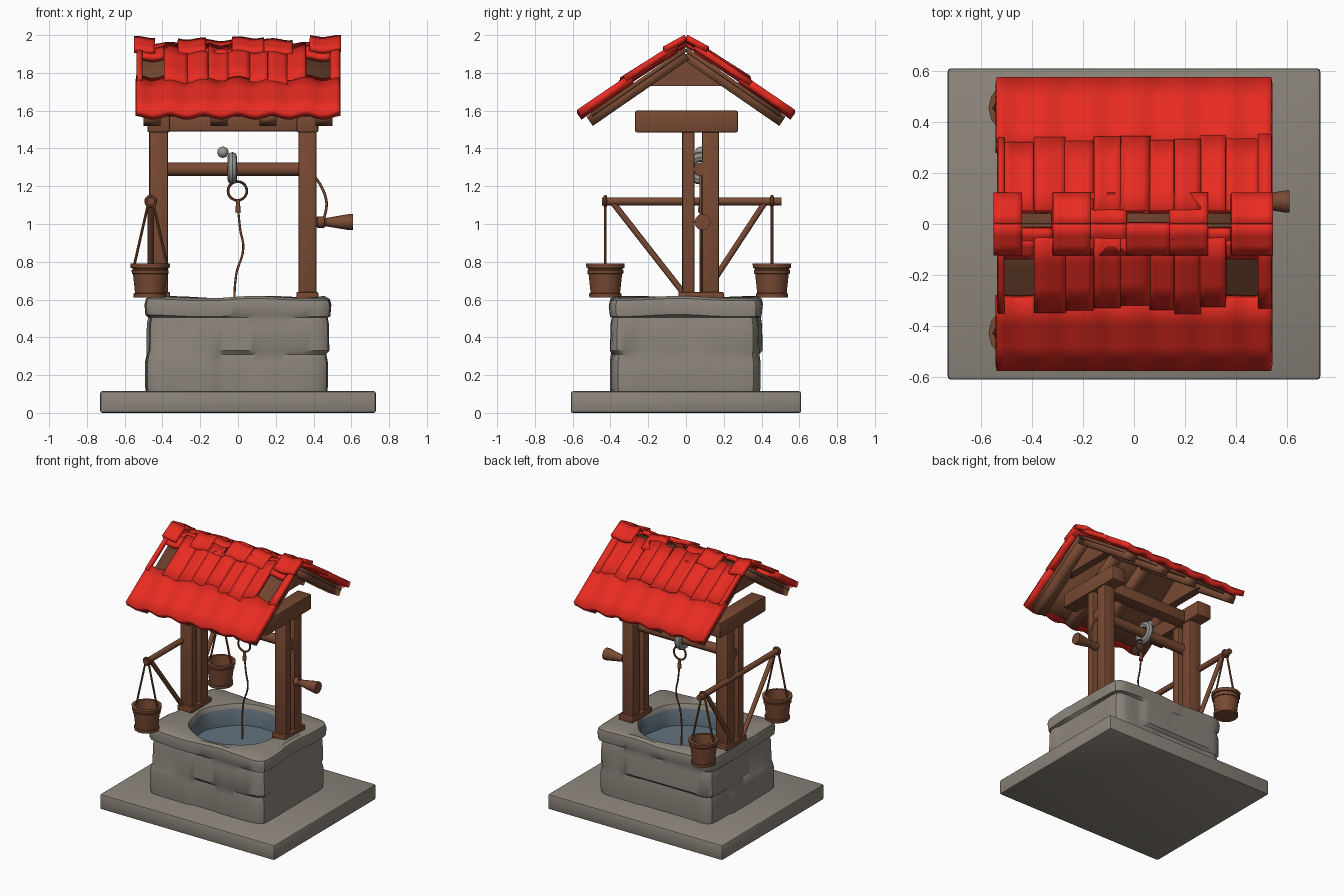
import bpy, bmesh, math, random
from mathutils import Vector

if "Cube" in bpy.data.objects:
    bpy.data.objects.remove(bpy.data.objects["Cube"])
random.seed(4)

def material(name, col):
    m = bpy.data.materials.new(name)
    m.diffuse_color = (*col, 1)
    m.use_nodes = True
    m.node_tree.nodes["Principled BSDF"].inputs["Base Color"].default_value = m.diffuse_color
    return m

STONE = material("stone", (0.262, 0.236, 0.20))
WOOD = material("wood", (0.19, 0.068, 0.033))
RED = material("red_tile", (0.80, 0.024, 0.015))
IRON = material("pale_metal", (0.31, 0.30, 0.28))
WATER = material("water", (0.125, 0.17, 0.21))

def finish(name, bm, mats, fix=True):
    if fix:
        bmesh.ops.recalc_face_normals(bm, faces=bm.faces)
    me = bpy.data.meshes.new(name)
    bm.to_mesh(me)
    bm.free()
    ob = bpy.data.objects.new(name, me)
    for m in mats if isinstance(mats, list) else [mats]:
        me.materials.append(m)
    bpy.context.collection.objects.link(ob)
    return ob

def box(name, x0, x1, y0, y1, z0, z1, mat, bevel=0.01):
    bm = bmesh.new()
    bmesh.ops.create_cube(bm, size=1)
    for v in bm.verts:
        v.co = ((x0 + x1) / 2 + v.co.x * (x1 - x0), (y0 + y1) / 2 + v.co.y * (y1 - y0),
                (z0 + z1) / 2 + v.co.z * (z1 - z0))
    if bevel:
        bmesh.ops.bevel(bm, geom=bm.edges[:], offset=bevel, segments=2, affect='EDGES', profile=0.5)
    return finish(name, bm, mat)

def rod(name, p, q, r1, r2, mat, n=12):
    p, q = Vector(p), Vector(q)
    bm = bmesh.new()
    bmesh.ops.create_cone(bm, cap_ends=True, segments=n, radius1=r1, radius2=r2, depth=(q - p).length)
    rot = (q - p).to_track_quat('Z', 'Y')
    for v in bm.verts:
        v.co = rot @ v.co + (p + q) / 2
    return finish(name, bm, mat)

def tube(name, pts, r, mat):
    cu = bpy.data.curves.new(name, 'CURVE')
    cu.dimensions = '3D'
    cu.bevel_depth, cu.bevel_resolution, cu.resolution_u = r, 2, 6
    cu.use_fill_caps = True
    sp = cu.splines.new('BEZIER')
    sp.bezier_points.add(len(pts) - 1)
    for b, p in zip(sp.bezier_points, pts):
        b.co = p
        b.handle_left_type = b.handle_right_type = 'AUTO'
    cu.materials.append(mat)
    ob = bpy.data.objects.new(name, cu)
    bpy.context.collection.objects.link(ob)
    return ob

def lathe(name, prof, centre, mat, n=16, axis='Z', closed=False):
    """Revolve (radius, height) points about an axis."""
    bm = bmesh.new()
    rings = []
    for r, h in prof:
        ring = []
        for i in range(n):
            a = 2 * math.pi * i / n
            c = (r * math.cos(a), r * math.sin(a), h)
            if axis == 'X':
                c = (c[2], c[0], c[1])
            elif axis == 'Y':
                c = (c[0], c[2], c[1])
            ring.append(bm.verts.new(Vector(c) + Vector(centre)))
        rings.append(ring)
    pairs = list(zip(rings, rings[1:])) + ([(rings[-1], rings[0])] if closed else [])
    for a, b in pairs:
        for i in range(n):
            j = (i + 1) % n
            bm.faces.new((a[i], a[j], b[j], b[i]))
    if not closed:
        bm.faces.new(rings[0])
        bm.faces.new(rings[-1])
    return finish(name, bm, mat)

def ring(name, centre, major, minor, mat, axis):
    prof = [(major + minor * math.cos(t * math.pi / 4), minor * math.sin(t * math.pi / 4)) for t in range(8)]
    return lathe(name, prof, centre, mat, 20, axis, True)

# Stone base slab
box("base_slab", -0.73, 0.73, -0.61, 0.61, 0, 0.115, STONE, 0.012)

# Well wall: two uneven stone courses, a rounded rim, round shaft and water
N = 96
levels = [(0.10, 0.475, 0.392, 0), (0.14, 0.48, 0.396, 0), (0.27, 0.48, 0.396, 0), (0.31, 0.472, 0.39, 0),
          (0.33, 0.476, 0.394, 1), (0.47, 0.474, 0.39, 1), (0.505, 0.467, 0.384, 1),
          (0.515, 0.485, 0.398, 2), (0.57, 0.49, 0.405, 2), (0.60, 0.482, 0.398, 2), (0.613, 0.46, 0.375, 2)]
bulge = [[random.uniform(-0.012, 0.014) for _ in range(12)] for _ in range(2)]
bulge.append([random.uniform(-0.006, 0.006) for _ in range(12)])
bm = bmesh.new()
rings = []
for z, a, b, course in levels:
    row = []
    for i in range(N):
        t = 2 * math.pi * i / N
        c, s = math.cos(t), math.sin(t)
        r = (abs(c / a) ** 16 + abs(s / b) ** 16) ** (-1 / 16)
        r += bulge[course][int((i + 4 + course * 4) / N * 12) % 12]
        dz = 0.006 * math.sin(5 * t + course) if course == 2 else 0
        row.append(bm.verts.new((r * c, r * s, z + dz)))
    rings.append(row)
for z, r in [(0.605, 0.335), (0.575, 0.318), (0.45, 0.315)]:
    rings.append([bm.verts.new(((r + 0.008 * math.sin(14 * math.pi * i / N)) * math.cos(2 * math.pi * i / N),
                                r * math.sin(2 * math.pi * i / N), z)) for i in range(N)])
for k, (a, b) in enumerate(zip(rings, rings[1:])):
    for i in range(N):
        f = bm.faces.new((a[i], a[(i + 1) % N], b[(i + 1) % N], b[i]))
        f.material_index = 1 if k == len(rings) - 2 else 0
bm.faces.new(rings[-1]).material_index = 1
bm.faces.new(rings[0])
finish("well_wall", bm, [STONE, WATER])

# Paired posts, foot plates and cross beams
Y = 0.078
for side, x0, x1 in (("left", -0.47, -0.37), ("right", 0.32, 0.415)):
    box(side + "_front_post", x0, x1, -0.02, 0.045, 0.61, 1.5, WOOD)
    box(side + "_back_post", x0, x1, 0.085, 0.175, 0.61, 1.5, WOOD)
    box(side + "_foot_plate", x0 - 0.01, x1 + 0.01, -0.04, 0.20, 0.60, 0.64, WOOD, 0.006)
    box(side + "_top_beam", x0 - 0.01, x1 + 0.01, -0.27, 0.275, 1.485, 1.60, WOOD)
box("long_beam", -0.38, 0.33, 0.03, 0.125, 1.49, 1.58, WOOD)

# Axle, pulley, hook ring and rope
rod("axle", (-0.46, Y, 1.29), (0.41, Y, 1.29), 0.036, 0.036, WOOD, 16)
ring("pulley", (-0.03, Y, 1.295), 0.06, 0.026, IRON, 'X')
bm = bmesh.new()
bmesh.ops.create_uvsphere(bm, u_segments=12, v_segments=8, radius=0.03)
bmesh.ops.translate(bm, verts=bm.verts, vec=(-0.08, Y, 1.38))
finish("pulley_knob", bm, IRON)
ring("hook_ring", (-0.003, Y, 1.175), 0.05, 0.007, WOOD, 'Y')
rod("rope_knot", (0, Y, 1.06), (0, Y, 1.13), 0.015, 0.009, WOOD)
tube("rope", [(0, Y, 1.08), (0.012, Y, 0.97), (0.028, Y, 0.87), (-0.01, Y, 0.73), (-0.018, Y, 0.46)], 0.006, WOOD)

# Crank
tube("crank_arm", [(0.40, Y, 1.26), (0.44, Y, 1.20), (0.468, Y, 1.12), (0.465, Y, 1.07), (0.445, Y, 1.0)], 0.007, WOOD)
lathe("crank_handle", [(0.02, 0.41), (0.03, 0.42), (0.03, 0.455), (0.022, 0.465), (0.043, 0.59), (0.043, 0.61)],
      (0, 0.088, 1.01), WOOD, 12, 'X')

# Bucket arm with braces and hanging buckets
AX = -0.462
rod("bucket_bar", (AX, -0.445, 1.12), (AX, 0.505, 1.12), 0.021, 0.021, WOOD)
rod("front_brace", (AX, -0.385, 1.11), (AX, -0.01, 0.63), 0.016, 0.016, WOOD)
rod("back_brace", (AX, 0.415, 1.11), (AX, 0.10, 0.63), 0.016, 0.016, WOOD)
for side, y in (("front", -0.427), ("back", 0.455)):
    ring(side + "_bar_loop", (AX, y, 1.12), 0.024, 0.01, WOOD, 'Y')
    lathe(side + "_bucket", [(0.083, 0.612), (0.087, 0.612), (0.088, 0.632), (0.080, 0.634), (0.091, 0.735),
                             (0.097, 0.737), (0.098, 0.755), (0.092, 0.757), (0.094, 0.765), (0.103, 0.767),
                             (0.105, 0.79), (0.083, 0.792), (0.072, 0.68)],
          (AX - 0.003, y, 0), WOOD, 14)
    for s in (-1, 1):
        rod(side + "_bucket_rope", (AX + s * 0.008, y, 1.13), (AX + s * 0.09, y, 0.77), 0.007, 0.007, WOOD, 8)

# Roof boards, rafters and gable braces
def slab(name, x0, x1, y0, y1, side, z, thick, mat, wave=0.0, slope=0.69, tip=0.0):
    nx = max(2, round((x1 - x0) / 0.025)) if wave else 1
    bm = bmesh.new()
    rows = []
    for j in range(4):
        y = y0 + (y1 - y0) * j / 3
        rows.append([bm.verts.new((x0 + (x1 - x0) * i / nx, side * y, z - slope * y + tip * j / 3
                     + wave * math.cos(2 * math.pi * (x0 + (x1 - x0) * i / nx) / 0.18))) for i in range(nx + 1)])
    for a, b in zip(rows, rows[1:]):
        for i in range(nx):
            q = (a[i], a[i + 1], b[i + 1], b[i])
            bm.faces.new(q if side > 0 else q[::-1])
    ob = finish(name, bm, mat, False)
    m = ob.modifiers.new("thickness", 'SOLIDIFY')
    m.thickness, m.offset = thick, 0
    return ob

for side, tag in ((-1, "front"), (1, "back")):
    slab(tag + "_roof_boards", -0.51, 0.51, 0, 0.50, side, 1.924, 0.022, WOOD)
    for x in (-0.455, -0.10, 0.16, 0.455):
        slab(tag + "_rafter", x - 0.045, x + 0.045, 0, 0.51, side, 1.895, 0.058, WOOD)
    # lower course of wavy tiles
    slab(tag + "_eave_tiles", -0.54, 0.54, 0.29, 0.565, side, 1.963, 0.040, RED, 0.010, 0.68)
    # upper course: separate tiles, two missing at the front
    cuts = [-0.535, -0.51, -0.39, -0.27, -0.16, -0.05, 0.06, 0.16, 0.26, 0.36, 0.49, 0.54]
    for i, (a, b) in enumerate(zip(cuts, cuts[1:])):
        if side < 0 and i in (1, 9):
            slab("broken_tile", a, b, 0.06, 0.13, side, 1.967, 0.03, RED, 0.008, 0.68)
            continue
        slab(tag + "_upper_tile", a, b, 0.05, 0.33 + random.uniform(-0.02, 0.015), side,
             1.966 + random.uniform(-0.005, 0.010), 0.032, RED, 0.01, 0.68, random.uniform(0.004, 0.016))
    # ridge cap pieces with gaps showing the boards
    caps = [(-0.55, -0.44, 0.008), (-0.32, -0.17, 0.0), (-0.18, -0.03, -0.008), (0.14, 0.29, -0.004),
            (0.38, 0.545, 0.014)]
    for a, b, h in caps + [(-0.03, 0.14, 0.006)] * (side < 0):
        slab(tag + "_ridge_cap", a, b, 0, 0.115, side, 1.968 + h, 0.032, RED, 0.006, 0.55)
slab("ridge_cap_strip", -0.44, -0.32, 0.02, 0.09, -1, 1.958, 0.03, RED, 0.006, 0.6)
slab("ridge_cap_strip", 0.29, 0.38, 0.02, 0.09, -1, 1.958, 0.03, RED, 0.006, 0.6)

for x in (-0.42, 0.40):
    bm = bmesh.new()
    f = bm.faces.new([bm.verts.new((x - 0.03, y, z)) for y, z in ((-0.24, 1.73), (0.24, 1.73), (0.02, 1.90), (-0.02, 1.90))])
    g = bmesh.ops.extrude_face_region(bm, geom=[f])
    bmesh.ops.translate(bm, verts=[v for v in g["geom"] if isinstance(v, bmesh.types.BMVert)], vec=(0.06, 0, 0))
    finish("gable_brace", bm, WOOD)

# Smooth shading with sharp edges kept
for ob in bpy.context.scene.objects:
    ob.select_set(ob.type == 'MESH')
    if ob.type == 'MESH':
        bpy.context.view_layer.objects.active = ob
bpy.ops.object.shade_smooth_by_angle(angle=math.radians(35))
